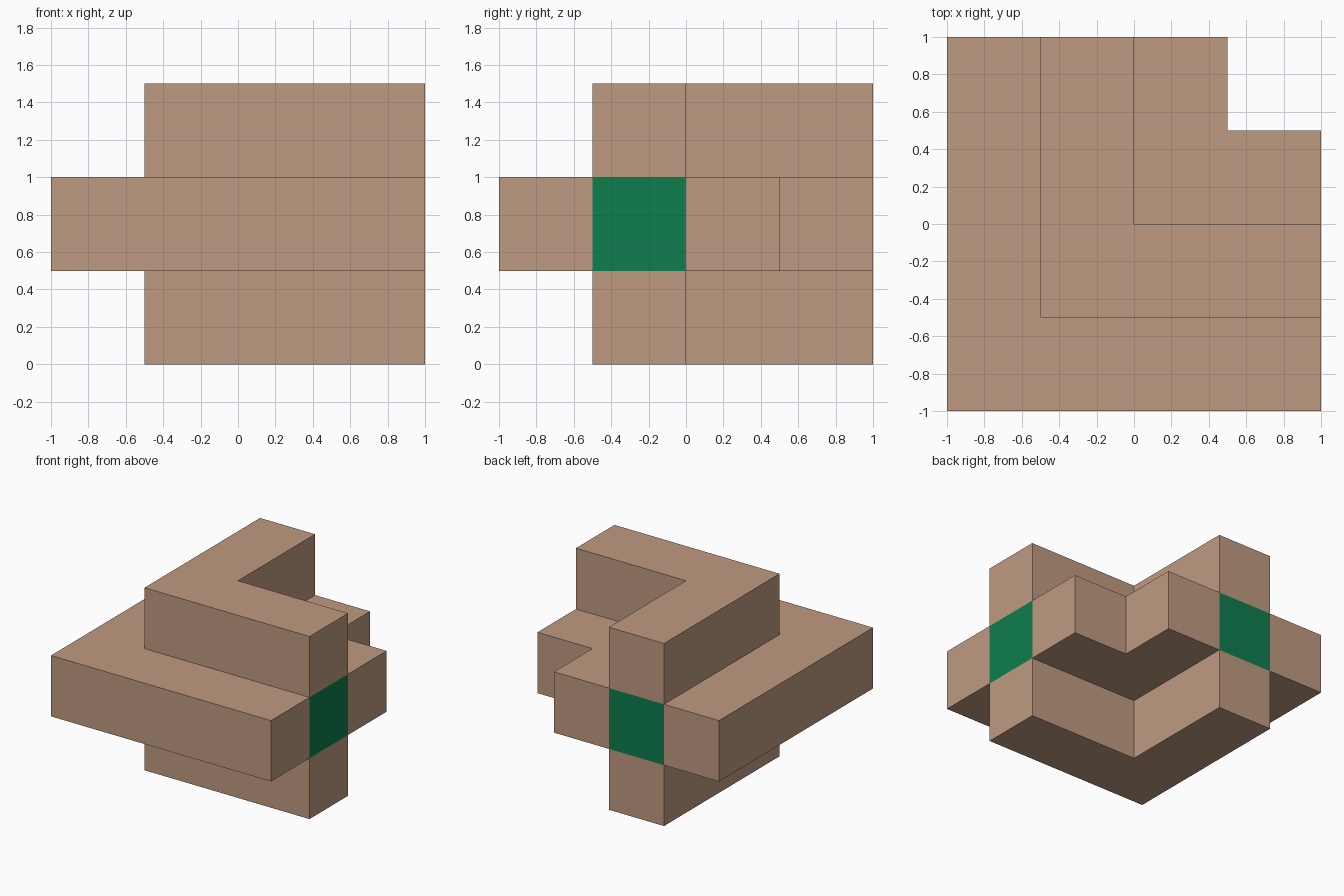
import bpy, bmesh, math
from mathutils import Vector

cube = bpy.data.objects.get("Cube")
if cube:
    bpy.data.objects.remove(cube, do_unlink=True)


def material(name, rgb):
    m = bpy.data.materials.new(name)
    m.diffuse_color = (*rgb, 1)
    m.use_nodes = True
    m.node_tree.nodes["Principled BSDF"].inputs["Base Color"].default_value = (*rgb, 1)
    return m


tan = material("tan", (0.521, 0.328, 0.220))
green = material("green", (0.0044, 0.205, 0.076))

UNIT = 0.5  # every part is made of half-unit cells on a 4 x 4 x 3 grid

# Angled arm: an L running to the right side and to the back
angle = {(1, 1), (2, 1), (3, 1), (1, 2), (1, 3)}
# Wide slab: a square with the back corner cell missing
slab = {(x, y) for x in range(4) for y in range(4)} - {(3, 3)}

layers = [("lower_angle", angle), ("middle_slab", slab), ("upper_angle", angle)]
filled = {(x, y, z) for z, (_, cells) in enumerate(layers) for x, y in cells}
ends = {((3, 1), (1, 0, 0)), ((1, 3), (0, 1, 0))}  # green end faces of the slab


def build(name, cells, level):
    """Outer skin of one layer, with no faces hidden between layers."""
    bm = bmesh.new()
    for x, y in sorted(cells):
        centre = Vector((x - 1.5, y - 1.5, level + 0.5))
        for axis in range(3):
            for sign in (-1, 1):
                n = Vector((0, 0, 0))
                n[axis] = sign
                step = tuple(int(v) for v in n)
                if (x + step[0], y + step[1], level + step[2]) in filled:
                    continue
                u = Vector((0, 0, 0))
                u[(axis + 1) % 3] = 0.5
                v = n.cross(u)
                corners = [centre + n * 0.5 + a * u + b * v
                           for a, b in ((-1, -1), (1, -1), (1, 1), (-1, 1))]
                face = bm.faces.new([bm.verts.new(c * UNIT) for c in corners])
                if level == 1 and ((x, y), step) in ends:
                    face.material_index = 1
    # Join the cells and merge flat areas into clean faces
    bmesh.ops.remove_doubles(bm, verts=bm.verts, dist=1e-4)
    bmesh.ops.dissolve_limit(bm, angle_limit=math.radians(1), verts=bm.verts,
                             edges=bm.edges, delimit={'MATERIAL'})
    bm.normal_update()
    mesh = bpy.data.meshes.new(name)
    bm.to_mesh(mesh)
    bm.free()
    mesh.materials.append(tan)
    mesh.materials.append(green)
    bpy.context.collection.objects.link(bpy.data.objects.new(name, mesh))


for level, (name, cells) in enumerate(layers):
    build(name, cells, level)
